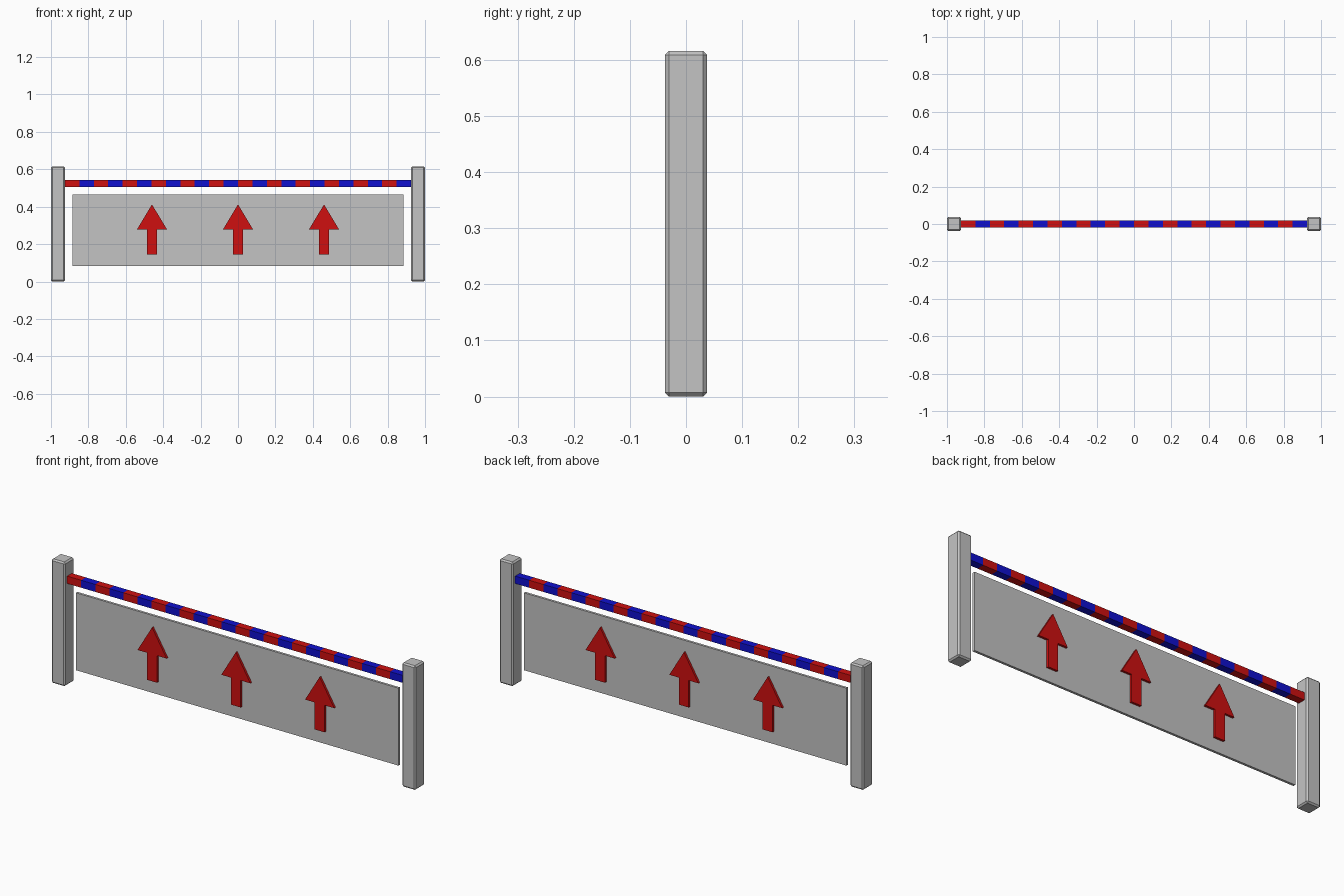
import bpy
import bmesh

cube = bpy.data.objects.get("Cube")
if cube:
    bpy.data.objects.remove(cube, do_unlink=True)


def make_material(name, color):
    mat = bpy.data.materials.new(name)
    mat.use_nodes = True
    mat.diffuse_color = color
    mat.node_tree.nodes["Principled BSDF"].inputs["Base Color"].default_value = color
    return mat


grey = make_material("light grey", (0.55, 0.55, 0.55, 1))
red = make_material("red", (0.62, 0.005, 0.005, 1))
blue = make_material("blue", (0.005, 0.005, 0.62, 1))


def add_object(name, bm, materials):
    bmesh.ops.recalc_face_normals(bm, faces=bm.faces)
    mesh = bpy.data.meshes.new(name)
    bm.to_mesh(mesh)
    bm.free()
    for mat in materials:
        mesh.materials.append(mat)
    obj = bpy.data.objects.new(name, mesh)
    bpy.context.collection.objects.link(obj)
    return obj


def prism(name, outline, depth, materials):
    """Extrude an (x, z) outline evenly to both sides of y = 0."""
    bm = bmesh.new()
    face = bm.faces.new([bm.verts.new((x, -depth / 2, z)) for x, z in outline])
    grown = bmesh.ops.extrude_face_region(bm, geom=[face], use_keep_orig=True)
    verts = [v for v in grown["geom"] if isinstance(v, bmesh.types.BMVert)]
    bmesh.ops.translate(bm, verts=verts, vec=(0, depth, 0))
    return add_object(name, bm, materials)


def block(name, x0, x1, z0, z1, depth, materials):
    return prism(name, [(x0, z0), (x1, z0), (x1, z1), (x0, z1)], depth, materials)


# Chamfered end posts
POST = 0.075
for side, x in (("right", -1), ("left", 1 - POST)):
    post = block(side + "_post", x, x + POST, 0, 0.616, POST, [grey])
    bevel = post.modifiers.new("chamfer", "BEVEL")
    bevel.width = 0.007
    bevel.segments = 1

# Thin hanging panel
block("panel", -0.885, 0.885, 0.082, 0.466, 0.012, [grey])

# Striped top bar, cut into equal bands of alternating colour
STRIPES = 24
END = 1 - POST
STEP = 2 * END / STRIPES
bar = block("striped_bar", -END, END, 0.506, 0.543, 0.037, [red, blue])
bm = bmesh.new()
bm.from_mesh(bar.data)
for i in range(1, STRIPES):
    bmesh.ops.bisect_plane(bm, geom=bm.verts[:] + bm.edges[:] + bm.faces[:],
                           plane_co=(-END + i * STEP, 0, 0), plane_no=(1, 0, 0))
for face in bm.faces:
    band = int((face.calc_center_median().x + END) / STEP)
    face.material_index = min(band, STRIPES - 1) % 2
bm.to_mesh(bar.data)
bm.free()

# Upward arrows standing out on both sides of the panel
half_arrow = [(0.027, 0.145), (0.027, 0.279), (0.08, 0.279)]
arrow = half_arrow + [(0, 0.412)] + [(-x, z) for x, z in reversed(half_arrow)]
for side, cx in (("right", -0.46), ("middle", 0), ("left", 0.46)):
    prism(side + "_arrow", [(cx + x, z) for x, z in arrow], 0.034, [red])
